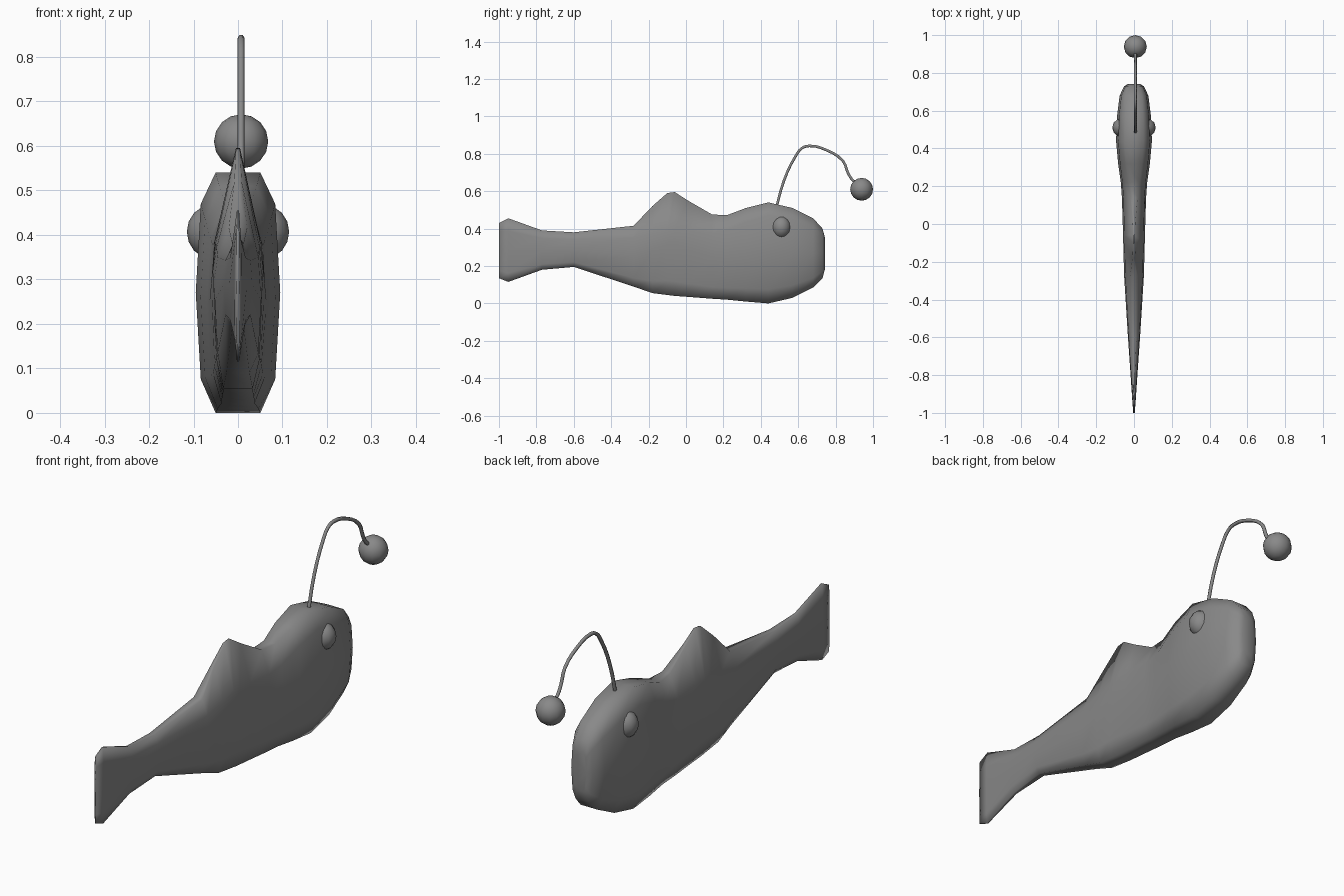
import bpy
import bmesh
from mathutils import Vector

default_cube = bpy.data.objects.get("Cube")
if default_cube:
    bpy.data.objects.remove(default_cube)

# One plain grey covers the whole fish
grey = bpy.data.materials.new("plain_grey")
grey.use_nodes = True
colour = (0.25, 0.25, 0.25, 1)
grey.diffuse_color = colour
grey.node_tree.nodes["Principled BSDF"].inputs["Base Color"].default_value = colour


def finish(name, bm):
    """Turn a bmesh into a smooth grey object."""
    bmesh.ops.recalc_face_normals(bm, faces=bm.faces[:])
    mesh = bpy.data.meshes.new(name)
    bm.to_mesh(mesh)
    bm.free()
    mesh.materials.append(grey)
    mesh.shade_smooth()
    part = bpy.data.objects.new(name, mesh)
    bpy.context.scene.collection.objects.link(part)
    return part


def ellipsoid(name, centre, radii, segments, rings):
    bm = bmesh.new()
    bmesh.ops.create_uvsphere(bm, u_segments=segments, v_segments=rings, radius=1)
    bmesh.ops.scale(bm, vec=Vector(radii), verts=bm.verts[:])
    bmesh.ops.translate(bm, vec=Vector(centre), verts=bm.verts[:])
    return finish(name, bm)


def section(bm, y, bottom, top, width, crest, keel, shoulder):
    """Ten-sided ring: crest and keel are the flat top and bottom as parts of the width."""
    height = top - bottom
    half = [
        (keel * width, bottom),
        (0.88 * width, bottom + 0.14 * height),
        (width, bottom + 0.5 * height),
        (0.88 * width, top - shoulder * height),
        (crest * width, top),
    ]
    ring = half + [(-x, z) for x, z in reversed(half)]
    return [bm.verts.new((x, y, z)) for x, z in ring]


# Body, back fin and tail as one loft from tail tip to nose
# Each station: y, bottom, top, half width, crest, keel, shoulder drop
stations = [
    (-1, .135, .43, .004, .5, .5, .15),
    (-.95, .115, .455, .008, .3, .3, .2),
    (-.77, .18, .39, .02, .3, .3, .2),
    (-.6, .195, .38, .032, .4, .4, .2),
    (-.28, .09, .415, .052, .4, .5, .2),
    (-.18, .055, .52, .055, .15, .6, .32),
    (-.1, .045, .59, .057, .08, .6, .38),
    (-.06, .04, .595, .058, .08, .6, .38),
    (.01, .035, .55, .06, .12, .6, .32),
    (.14, .025, .475, .064, .3, .6, .22),
    (.22, .02, .472, .07, .4, .55, .18),
    (.32, .01, .51, .084, .5, .55, .15),
    (.44, 0, .54, .095, .53, .53, .13),
    (.57, .03, .51, .09, .53, .53, .13),
    (.68, .085, .455, .076, .55, .55, .13),
    (.73, .135, .4, .052, .6, .6, .13),
    (.742, .18, .355, .03, .6, .6, .13),
]
body = bmesh.new()
loops = [section(body, *station) for station in stations]
for back, front in zip(loops, loops[1:]):
    for i in range(len(back)):
        j = (i + 1) % len(back)
        body.faces.new((back[i], back[j], front[j], front[i]))
body.faces.new(loops[0])
body.faces.new(loops[-1])
finish("fish_body", body)

# Eyes on both sides of the head
for side, name in ((1, "left_eye"), (-1, "right_eye")):
    ellipsoid(name, (side * 0.06, 0.51, 0.407), (0.055, 0.052, 0.06), 12, 8)

# Curved lure stalk, slightly off centre
OFFSET = 0.007
path = [(.48, .5), (.525, .66), (.585, .785), (.62, .83), (.66, .842), (.75, .82),
        (.84, .76), (.865, .7), (.89, .66), (.935, .63)]
curve = bpy.data.curves.new("lure_stalk", "CURVE")
curve.dimensions = "3D"
curve.bevel_depth = 0.008
curve.bevel_resolution = 1
curve.resolution_u = 3
curve.use_fill_caps = True
spline = curve.splines.new("BEZIER")
spline.bezier_points.add(len(path) - 1)
for point, (y, z) in zip(spline.bezier_points, path):
    point.co = (OFFSET, y, z)
    point.handle_left_type = point.handle_right_type = "AUTO"
curve.materials.append(grey)
stalk = bpy.data.objects.new("lure_stalk", curve)
bpy.context.scene.collection.objects.link(stalk)

# Round lure at the stalk tip
ellipsoid("lure_bulb", (OFFSET, 0.939, 0.61), (0.061, 0.061, 0.061), 12, 8)
